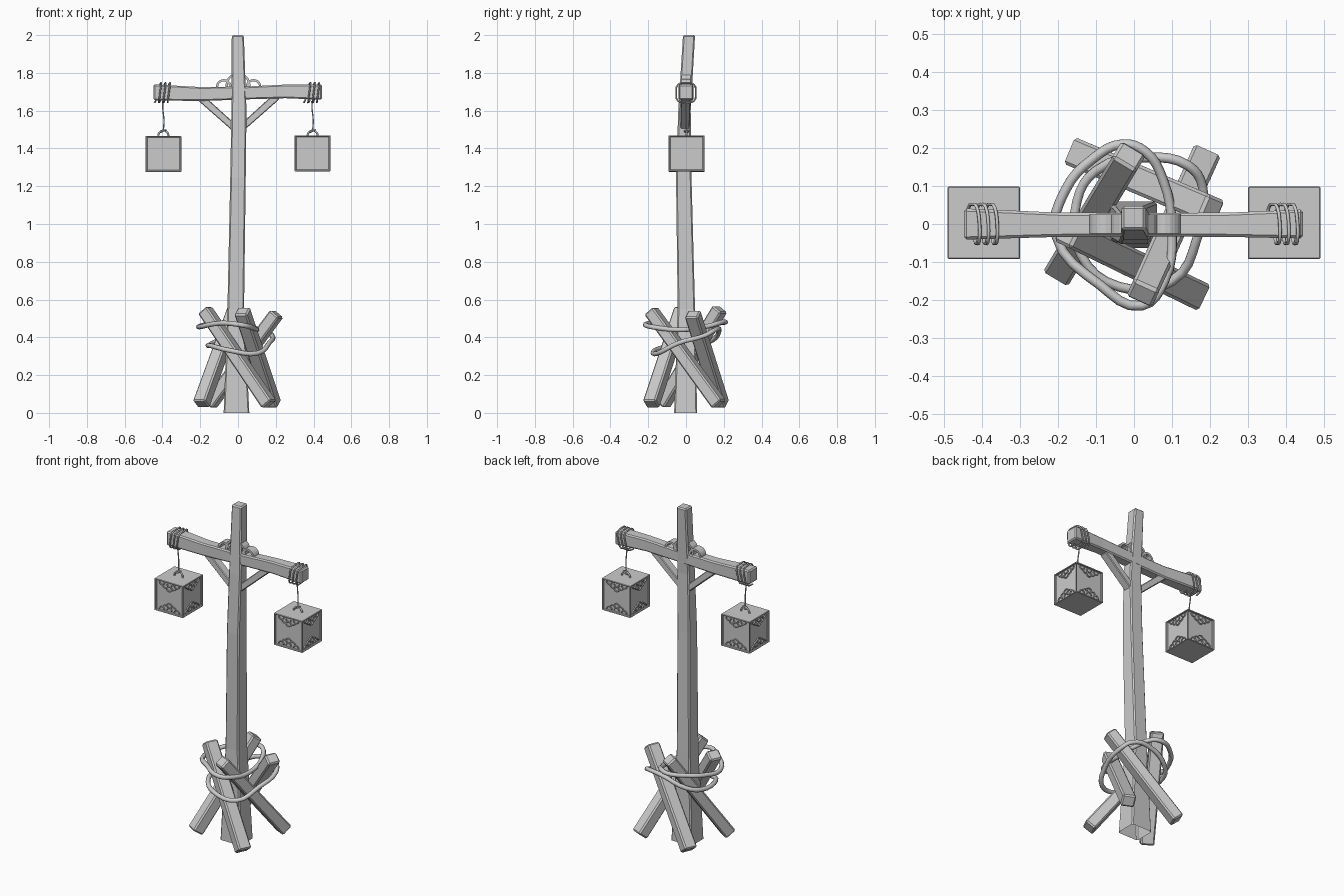
import bpy, bmesh
from math import pi, sin, cos, radians
from mathutils import Vector, Matrix

if "Cube" in bpy.data.objects:
    bpy.data.objects.remove(bpy.data.objects["Cube"])


def finish(name, bm, bevel=0.0):
    bmesh.ops.recalc_face_normals(bm, faces=bm.faces)
    me = bpy.data.meshes.new(name)
    bm.to_mesh(me)
    bm.free()
    ob = bpy.data.objects.new(name, me)
    bpy.context.collection.objects.link(ob)
    if bevel:
        m = ob.modifiers.new("worn_edges", 'BEVEL')
        m.width, m.segments, m.limit_method = bevel, 1, 'ANGLE'
        m.angle_limit = radians(40)
    return ob


def beam(name, sections, ref=(0, 0, 1), bevel=0.007, open_start=False):
    """Square timber lofted through (centre, half side, half other)."""
    d = (Vector(sections[-1][0]) - Vector(sections[0][0])).normalized()
    if open_start:
        d = Vector((0, 0, 1))
    side = d.cross(Vector(ref)).normalized()
    other = side.cross(d)
    bm = bmesh.new()
    rings = []
    for c, a, b in sections:
        rings.append([bm.verts.new(Vector(c) + side * a * i + other * b * j)
                      for i, j in ((-1, -1), (1, -1), (1, 1), (-1, 1))])
    for r, s in zip(rings, rings[1:]):
        for k in range(4):
            bm.faces.new((r[k], r[(k + 1) % 4], s[(k + 1) % 4], s[k]))
    bm.faces.new(rings[-1])
    if not open_start:
        bm.faces.new(rings[0])
    return finish(name, bm, bevel)


def rope(name, pts, radius, cyclic=False, res=4):
    cu = bpy.data.curves.new(name, 'CURVE')
    cu.dimensions = '3D'
    cu.bevel_depth, cu.bevel_resolution, cu.resolution_u = radius, 2, res
    cu.use_fill_caps = True
    sp = cu.splines.new('BEZIER')
    sp.bezier_points.add(len(pts) - 1)
    for bp, p in zip(sp.bezier_points, pts):
        bp.co = p
        bp.handle_left_type = bp.handle_right_type = 'AUTO'
    sp.use_cyclic_u = cyclic
    tmp = bpy.data.objects.new(name + "_tmp", cu)
    bpy.context.collection.objects.link(tmp)
    me = bpy.data.meshes.new_from_object(tmp.evaluated_get(bpy.context.evaluated_depsgraph_get()))
    bpy.data.objects.remove(tmp)
    for p in me.polygons:
        p.use_smooth = True
    ob = bpy.data.objects.new(name, me)
    bpy.context.collection.objects.link(ob)


def arc_band(bm, mat, r, thick, depth, a0=0.0, a1=pi, n=10):
    """Flat curved strip in local XZ, extruded along Y."""
    rings = []
    for k in range(n + 1):
        a = a0 + (a1 - a0) * k / n
        rings.append([bm.verts.new(mat @ Vector((q * cos(a), y, q * sin(a))))
                      for q, y in ((r, -depth), (r, depth), (r - thick, depth), (r - thick, -depth))])
    for s, t in zip(rings, rings[1:]):
        for k in range(4):
            bm.faces.new((s[k], s[(k + 1) % 4], t[(k + 1) % 4], t[k]))
    bm.faces.new(rings[0])
    bm.faces.new(rings[-1])


# Main post, slightly crooked and tapering, open underneath
beam("post", [((-.008, -.002, 0), .068, .061), ((-.012, .002, .55), .044, .046),
              ((0, -.012, 1.25), .041, .041), ((.005, -.008, 1.6), .04, .033),
              ((-.001, .016, 2.0), .032, .032)], ref=(0, 1, 0), open_start=True)

# Crossbar, thicker at the ends
beam("crossbar", [((-.447, 0, 1.697), .041, .042), ((-.2, -.002, 1.688), .032, .037),
                  ((.05, -.002, 1.694), .031, .034), ((.25, -.002, 1.702), .032, .036),
                  ((.445, 0, 1.698), .038, .04)])

# Diagonal braces
for s, side in ((-1, "left"), (1, "right")):
    beam(side + "_brace", [((s * .015, -.005, 1.505), .025, .018),
                           ((s * .205, -.002, 1.675), .025, .02)], bevel=.004)

# Cloud-shaped ornament on the crossbar
bm = bmesh.new()
for x, z, r in ((0, 1.735, .066), (-.075, 1.725, .042), (.082, 1.725, .042)):
    arc_band(bm, Matrix.Translation((x, 0, z)), r, .012, .025, -.3, pi + .3, 12)
finish("cloud_ornament", bm)

# Crossed stakes round the foot (low end, high end)
logs = [((-.195, -.125, .045), (-.012, .18, .55)),
        ((.165, -.185, .045), (-.175, -.02, .545)),
        ((.185, .175, .045), (.022, -.185, .54)),
        ((-.15, .185, .045), (.205, .035, .525))]
for i, (a, b) in enumerate(logs):
    beam("stake_%d" % (i + 1), [(a, .038, .034), (b, .037, .032)], bevel=.008)

# Two slack ropes tying the stakes
rope("upper_tie", [(-.205, -.03, .455), (-.18, .09, .465), (-.11, .17, .475), (-.03, .21, .48),
                   (.03, .19, .48), (.075, .12, .46), (.1, -.02, .44), (.08, -.15, .45),
                   (.02, -.215, .465), (-.09, -.16, .475)], .013, True)
rope("lower_tie", [(.18, .1, .41), (.165, -.04, .37), (.1, -.15, .315), (-.04, -.165, .33),
                   (-.14, -.08, .355), (-.15, .06, .36), (-.1, .14, .385), (.04, .175, .44),
                   (.14, .155, .44)], .013, True)


def lantern(side, cx, zc):
    # Box with recessed side panels
    h, zt = .095, 1.466
    bm = bmesh.new()
    bmesh.ops.create_cube(bm, size=2 * h, matrix=Matrix.Translation((cx, .003, zc)))
    bm.normal_update()
    sides = [f for f in bm.faces if abs(f.normal.z) < .5]
    bmesh.ops.inset_individual(bm, faces=sides, thickness=.009, depth=0)
    bmesh.ops.inset_individual(bm, faces=sides, thickness=.0005, depth=-.01)
    finish(side + "_lantern", bm, .002)
    # Cloud fretwork at the top and bottom of each panel
    bm = bmesh.new()
    for q in range(4):
        for flip in (0, pi):
            m = (Matrix.Translation((cx, .003, zc)) @ Matrix.Rotation(q * pi / 2, 4, 'Z')
                 @ Matrix.Translation((0, -h + .007, 0)) @ Matrix.Rotation(flip, 4, 'Y'))
            for x, z, r in ((-.049, .004, .019), (.049, .004, .019), (-.026, .018, .02),
                            (.026, .018, .02), (0, .03, .022), (0, .008, .018)):
                arc_band(bm, m @ Matrix.Translation((x, 0, z - .086)), r, .005, .004, 0, pi, 8)
    finish(side + "_lantern_fretwork", bm)
    # Handle loop and knot
    rope(side + "_handle", [(cx + .028 * cos(a), .003, zt - .003 + .032 * sin(a))
                            for a in [k * pi / 6 for k in range(7)]], .005)
    rope(side + "_knot", [(cx + .013 * cos(a), .003 + .012 * sin(a), 1.492 + .006 * cos(a))
                          for a in [k * pi / 3 for k in range(6)]], .004, True)
    # Cord wound round the crossbar
    pts = []
    for k in range(8 * 3 + 1):
        a = -pi / 2 + k * pi / 4
        f = .051 / (abs(cos(a)) ** 4 + abs(sin(a)) ** 4) ** .25
        wob = .012 * sin(a)
        pts.append((cx - .035 + .07 * k / 24 + wob, f * cos(a), 1.695 + f * sin(a)))
    rope(side + "_cord_winding", pts, .0045, res=3)
    # Hanging cord
    rope(side + "_hanging_cord", [(cx - .004, 0, 1.65), (cx - .003, .002, 1.61),
                                  (cx + .003, 0, 1.55), (cx, .003, 1.492)], .0035)


lantern("left", -.395, 1.371)
lantern("right", .395, 1.374)
